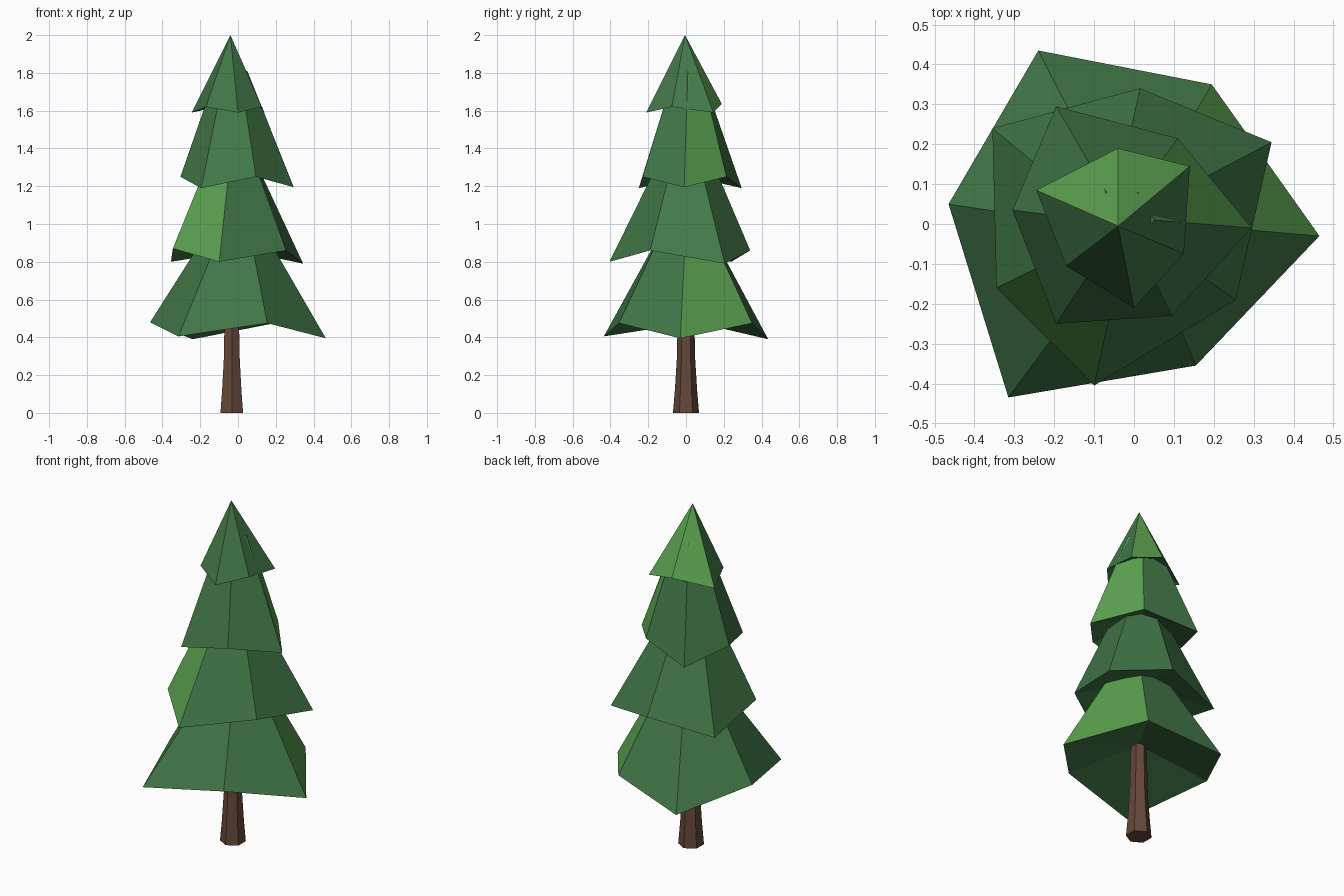
import bpy, bmesh
from math import cos, sin, radians

if "Cube" in bpy.data.objects:
    bpy.data.objects.remove(bpy.data.objects["Cube"])


def material(name, rgb):
    m = bpy.data.materials.new(name)
    m.diffuse_color = (*rgb, 1)
    m.use_nodes = True
    m.node_tree.nodes["Principled BSDF"].inputs["Base Color"].default_value = m.diffuse_color
    return m


GREEN = material("pine_green", (0.055, 0.19, 0.065))
LIGHT = material("light_green", (0.105, 0.36, 0.08))
BROWN = material("bark_brown", (0.13, 0.063, 0.042))


def ring(bm, cx, cy, z, r, start):
    """Regular six-sided ring of vertices."""
    return [bm.verts.new((cx + r * cos(radians(start + 60 * i)),
                          cy + r * sin(radians(start + 60 * i)), z)) for i in range(6)]


def bridge(bm, low, high):
    return [bm.faces.new((low[i], low[(i + 1) % 6], high[(i + 1) % 6], high[i]))
            for i in range(6)]


def finish(name, bm, mats):
    bmesh.ops.recalc_face_normals(bm, faces=bm.faces)
    me = bpy.data.meshes.new(name)
    bm.to_mesh(me)
    bm.free()
    for m in mats:
        me.materials.append(m)
    bpy.context.collection.objects.link(bpy.data.objects.new(name, me))


def tier(name, rim, hollow_z, top, light):
    """Skirt of six faces: uneven rim, hollow underside, ring or point on top."""
    bm = bmesh.new()
    low = [bm.verts.new(p) for p in rim]
    cx, cy, z, r, start = top
    if r:
        high = ring(bm, cx, cy, z, r, start)
        sides = bridge(bm, low, high)
        bm.faces.new(high)
    else:
        tip = bm.verts.new((cx, cy, z))
        sides = [bm.faces.new((low[i], low[(i + 1) % 6], tip)) for i in range(6)]
    for i in light:
        sides[i].material_index = 1
    # raised centre under the skirt
    mid = bm.verts.new((-0.03, 0, hollow_z))
    for i in range(6):
        bm.faces.new((low[(i + 1) % 6], low[i], mid))
    finish(name, bm, (GREEN, LIGHT))


# Trunk, flared towards the ground
bm = bmesh.new()
rings = [ring(bm, -0.033, 0, z, r, 30)
         for z, r in ((0, 0.069), (0.12, 0.059), (0.28, 0.049), (0.62, 0.041))]
for a, b in zip(rings, rings[1:]):
    bridge(bm, a, b)
bm.faces.new(rings[0][::-1])
bm.faces.new(rings[-1])
finish("trunk", bm, (BROWN,))

# Foliage tiers, rim points counter-clockwise
tier("bottom_foliage",
     [(0.465, -0.03, 0.395), (0.195, 0.35, 0.475), (-0.24, 0.435, 0.39),
      (-0.465, 0.05, 0.48), (-0.315, -0.435, 0.405), (0.155, -0.355, 0.475)],
     0.56, (-0.01, 0, 1.0, 0.125, 0), (0,))
tier("lower_foliage",
     [(0.345, 0.205, 0.79), (0.015, 0.34, 0.86), (-0.355, 0.24, 0.80),
      (-0.345, -0.16, 0.87), (-0.10, -0.405, 0.80), (0.255, -0.19, 0.86)],
     0.94, (-0.035, 0, 1.4, 0.11, 30), (3,))
tier("upper_foliage",
     [(0.295, -0.01, 1.195), (0.11, 0.215, 1.25), (-0.195, 0.295, 1.19),
      (-0.305, 0.035, 1.25), (-0.195, -0.25, 1.19), (0.095, -0.23, 1.25)],
     1.33, (-0.03, 0.01, 1.81, 0.08, 0), (0,))
tier("top_foliage",
     [(0.14, 0.145, 1.59), (-0.04, 0.19, 1.635), (-0.245, 0.085, 1.59),
      (-0.17, -0.105, 1.62), (0.0, -0.21, 1.59), (0.125, -0.075, 1.62)],
     1.70, (-0.04, -0.005, 2.0, 0, 0), (0, 1))
